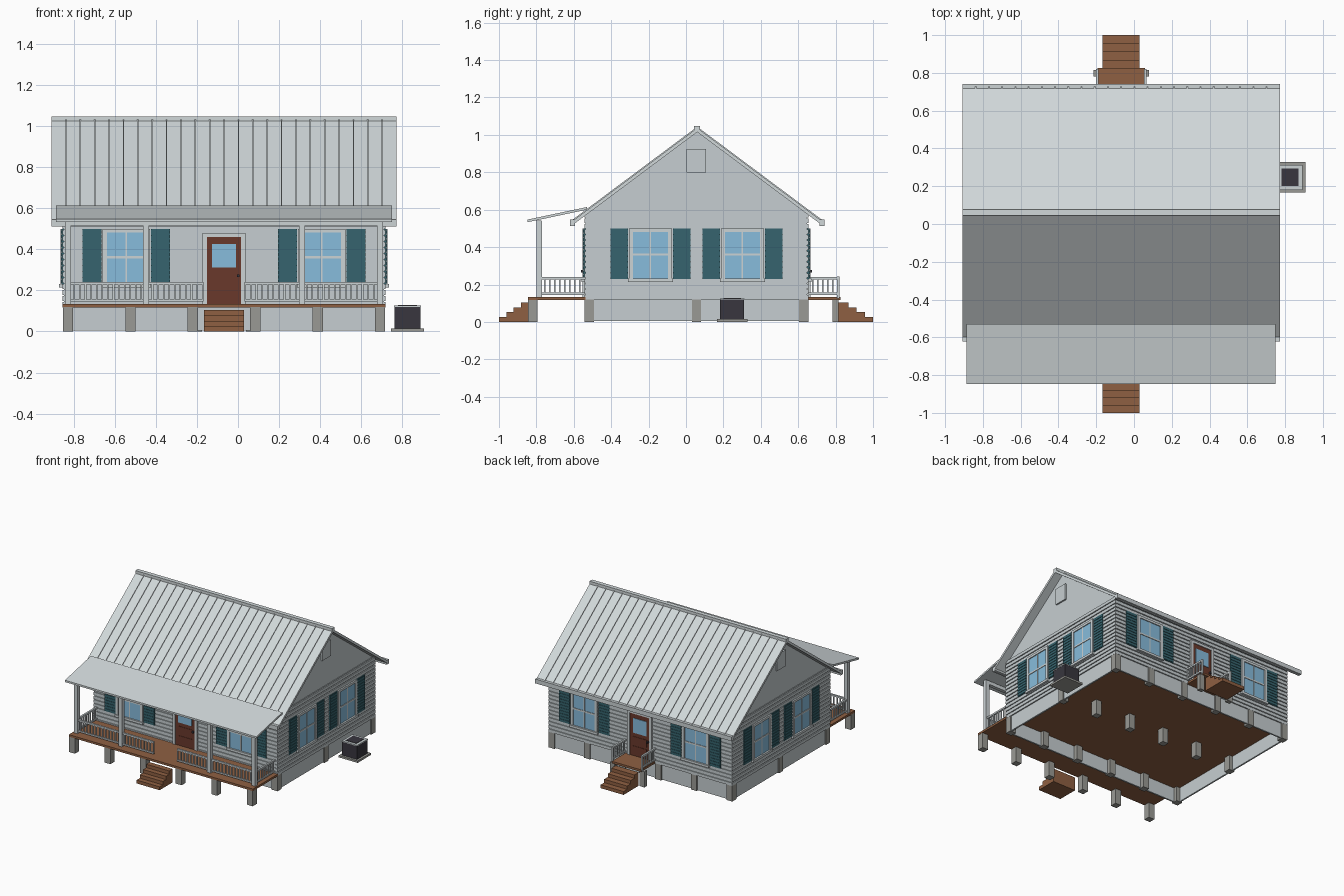
import bpy, bmesh, math
from mathutils import Matrix, Vector

old = bpy.data.objects.get("Cube")
if old:
    bpy.data.objects.remove(old, do_unlink=True)


def material(name, r, g, b):
    lin = [((c / 255 + 0.055) / 1.055) ** 2.4 for c in (r, g, b)] + [1]
    m = bpy.data.materials.new(name)
    m.use_nodes = True
    m.diffuse_color = lin
    m.node_tree.nodes["Principled BSDF"].inputs["Base Color"].default_value = lin
    return m


ROOF = material("roof pale grey", 209, 216, 218)
SIDING = material("siding pale grey", 198, 206, 209)
TRIM = material("trim pale grey", 204, 211, 213)
STONE = material("pier grey", 154, 154, 149)
TEAL = material("shutter teal", 54, 100, 110)
GLASS = material("window blue", 135, 188, 220)
DOOR = material("door red brown", 106, 57, 43)
WOOD = material("deck brown", 143, 96, 66)
METAL = material("charcoal", 56, 54, 62)


def finish(name, bm, mat):
    bmesh.ops.recalc_face_normals(bm, faces=bm.faces)
    me = bpy.data.meshes.new(name)
    bm.to_mesh(me)
    bm.free()
    me.materials.append(mat)
    ob = bpy.data.objects.new(name, me)
    bpy.context.collection.objects.link(ob)


def boxes(name, mat, items, place=Matrix()):
    """Join boxes given as (x0, x1, y0, y1, z0, z1)."""
    bm = bmesh.new()
    for x0, x1, y0, y1, z0, z1 in items:
        mid = Vector((x0 + x1, y0 + y1, z0 + z1)) / 2
        size = Matrix.Diagonal((x1 - x0, y1 - y0, z1 - z0, 1))
        bmesh.ops.create_cube(bm, size=1, matrix=place @ Matrix.Translation(mid) @ size)
    finish(name, bm, mat)


def prisms(name, mat, profile, spans):
    """Extrude a (y, z) profile over each x span."""
    bm = bmesh.new()
    for x0, x1 in spans:
        face = bm.faces.new([bm.verts.new((x0, y, z)) for y, z in profile])
        ext = bmesh.ops.extrude_face_region(bm, geom=[face])["geom"]
        bmesh.ops.translate(bm, vec=(x1 - x0, 0, 0),
                            verts=[v for v in ext if isinstance(v, bmesh.types.BMVert)])
    finish(name, bm, mat)


# Main dimensions
CX, CY = -0.068, 0.056
HX, HY = 0.779, 0.592
FLOOR, EAVE = 0.12, 0.6
FRONT, BACK = CY - HY, CY + HY
PORCH = -0.845

# Foundation: piers, skirting and floor
pier_x = [CX + 0.304 * (i - 2.5) for i in range(6)]
w = 0.025
boxes("piers", STONE, [(x - w, x + w, y - w, y + w, 0, FLOOR) for x in pier_x
                       for y in (PORCH + w, FRONT + w - 0.006, CY, BACK - w + 0.006)])
sx, sy, t = HX - 0.008, HY - 0.008, 0.006
boxes("skirting", SIDING,
      [(CX - sx, CX + sx, CY + s * sy - t, CY + s * sy + t, 0.005, FLOOR) for s in (-1, 1)] +
      [(CX + s * sx - t, CX + s * sx + t, CY - sy, CY + sy, 0.005, FLOOR) for s in (-1, 1)])
boxes("house_floor", WOOD, [(CX - sx, CX + sx, CY - sy, CY + sy, 0.114, 0.124)])

# Walls: a core with separate horizontal boards
boxes("wall_core", SIDING, [(CX - HX, CX + HX, FRONT, BACK, FLOOR, 0.588)])
laps, out = 16, 0.007
step = (0.588 - FLOOR) / laps
boxes("siding_boards", SIDING, [(CX - HX - out, CX + HX + out, FRONT - out, BACK + out,
                                 FLOOR + i * step, FLOOR + i * step + 0.023) for i in range(laps)])

# Gables and vents
RIDGE_Y, RIDGE_Z, SLOPE = 0.06, 1.037, 0.746
gx = HX - 0.004
prisms("gables", SIDING, [(FRONT, EAVE - 0.03), (BACK, EAVE - 0.03), (BACK, EAVE - 0.02),
                          (RIDGE_Y, RIDGE_Z - 0.02), (FRONT, EAVE - 0.02)], [(CX - gx, CX + gx)])
for side, name in ((-1, "right"), (1, "left")):
    x = CX + side * gx
    boxes("gable_vent_" + name, SIDING, [(x - 0.012, x + 0.012, 0.003, 0.107, 0.8, 0.925)])

# Metal roof with standing seams, fascia and ridge cap
R0, R1 = CX - 0.84, CX + 0.84
for name, edge, s in (("front", -0.615, -1), ("back", 0.735, 1)):
    z = RIDGE_Z - SLOPE * abs(edge - RIDGE_Y)
    prisms("roof_" + name, ROOF, [(RIDGE_Y, RIDGE_Z), (edge, z), (edge, z - 0.022),
                                  (RIDGE_Y, RIDGE_Z - 0.022)], [(R0, R1)])
    seams = [CX + 0.07 * (i - 11) for i in range(23)]
    prisms("roof_seams_" + name, ROOF, [(RIDGE_Y, RIDGE_Z - 0.005), (edge, z - 0.005),
                                        (edge, z + 0.0068), (RIDGE_Y, RIDGE_Z + 0.0068)],
           [(x - 0.003, x + 0.003) for x in seams])
    a, b = sorted((edge + s * 0.006, edge - s * 0.022))
    boxes("fascia_" + name, TRIM, [(R0, R1, a, b, z - 0.02, z + 0.013)])
boxes("ridge_cap", ROOF, [(R0, R1, RIDGE_Y - 0.016, RIDGE_Y + 0.016, 1.026, 1.048)])

# Porch: deck, roof, posts and beam
boxes("porch_deck", WOOD, [(CX - HX - 0.008, CX + HX + 0.008, PORCH, FRONT, 0.118, 0.134)])
prisms("porch_roof", ROOF, [(-0.848, 0.547), (-0.53, 0.614), (-0.53, 0.6), (-0.848, 0.533)],
       [(CX - 0.818, CX + 0.818)])
POST_Y, p = -0.785, 0.015
boxes("porch_posts", TRIM, [(CX + o - p, CX + o + p, POST_Y - p, POST_Y + p, 0.13, 0.54)
                            for o in (-0.76, -0.38, 0.38, 0.76)])
boxes("porch_beam", TRIM, [(CX - 0.775, CX + 0.775, POST_Y - 0.013, POST_Y + 0.013, 0.515, 0.542)])


def railing(name, start, end):
    """Two rails with balusters between two floor points."""
    a, b = Vector(start), Vector(end)
    length = (b - a).length
    turn = math.atan2(b.y - a.y, b.x - a.x)
    place = Matrix.Translation((a.x, a.y, 0)) @ Matrix.Rotation(turn, 4, "Z")
    n = round(length / 0.028)
    parts = [(0, length, -0.007, 0.007, 0.228, 0.241), (0, length, -0.006, 0.006, 0.145, 0.156)]
    for i in range(n + 1):
        x = 0.004 + i * (length - 0.008) / n
        parts.append((x - 0.004, x + 0.004, -0.004, 0.004, 0.15, 0.23))
    boxes(name, TRIM, parts, place)


for s, side in ((-1, "right"), (1, "left")):
    x = CX + s * 0.76
    railing("porch_front_railing_" + side, (CX + s * 0.1, POST_Y), (x, POST_Y))
    railing("porch_side_railing_" + side, (x, POST_Y), (x, FRONT))
    x = CX + s * 0.127
    railing("stoop_railing_" + side, (x, BACK), (x, 0.814))
    boxes("stoop_post_" + side, TRIM, [(x - 0.007, x + 0.007, 0.806, 0.82, 0.125, 0.242)])
    boxes("stoop_pier_" + side, STONE, [(x - 0.02, x + 0.02, 0.782, 0.815, 0, FLOOR)])

# Back stoop and both flights of steps
boxes("stoop_deck", WOOD, [(CX - 0.125, CX + 0.125, BACK - 0.01, 0.825, 0.118, 0.134)])
boxes("front_steps", WOOD, [(CX - 0.098, CX + 0.098, -1 + 0.039 * i, PORCH + 0.003,
                             0.026 * i, 0.026 * (i + 1)) for i in range(4)])
boxes("back_steps", WOOD, [(CX - 0.098, CX + 0.098, 0.815, 1 - 0.044 * i,
                            0.026 * i, 0.026 * (i + 1)) for i in range(4)])


def window(name, place):
    """Window with trim, crossed sash bars and louvred shutters; outward is -y."""
    boxes(name + "_glass", GLASS, [(-0.095, 0.095, -0.011, 0, 0.23, 0.485)], place)
    frame = [(s * 0.104 - 0.011, s * 0.104 + 0.011, -0.018, 0, 0.225, 0.5) for s in (-1, 1)]
    frame += [(-0.115, 0.115, -0.018, 0, 0.482, 0.5), (-0.12, 0.12, -0.024, 0, 0.214, 0.232),
              (-0.095, 0.095, -0.015, 0, 0.355, 0.367), (-0.004, 0.004, -0.014, 0, 0.23, 0.485)]
    boxes(name + "_frame", TRIM, frame, place)
    parts = []
    for s in (-1, 1):
        c = s * 0.167
        parts.append((c - 0.047, c + 0.047, -0.012, 0, 0.23, 0.499))
        for i in range(12):
            z = 0.235 + i * 0.022
            parts.append((c - 0.045, c + 0.045, -0.015, 0, z, z + 0.016))
    boxes(name + "_shutters", TEAL, parts, place)


def door(name, place):
    boxes(name + "_leaf", DOOR, [(-0.083, 0.083, -0.012, 0, 0.134, 0.46)] +
          [(-0.06, 0.06, -0.015, 0, z, z + 0.055) for z in (0.155, 0.228)], place)
    boxes(name + "_glass", GLASS, [(-0.058, 0.058, -0.016, 0, 0.312, 0.425)], place)
    boxes(name + "_frame", TRIM, [(s * 0.094 - 0.011, s * 0.094 + 0.011, -0.018, 0, 0.13, 0.46)
                                  for s in (-1, 1)] + [(-0.105, 0.105, -0.018, 0, 0.46, 0.48)], place)
    boxes(name + "_knob", METAL, [(0.064, 0.076, -0.026, 0, 0.265, 0.278)], place)


# Openings on the four walls
for name, x, y, quarter, gap in (("front", CX, FRONT, 0, 0.476), ("left", CX + HX, CY, 1, 0.246),
                                 ("back", CX, BACK, 2, 0.476), ("right", CX - HX, CY, 3, 0.246)):
    wall = Matrix.Translation((x, y, 0)) @ Matrix.Rotation(quarter * math.pi / 2, 4, "Z")
    for i, off in enumerate((-gap, gap)):
        window(f"{name}_window_{i + 1}", wall @ Matrix.Translation((off, 0, 0)))
    if quarter % 2 == 0:
        door(name + "_door", wall)

# Cooling unit beside the house
ax, ay = 0.826, 0.247
for name, mat, h, z0, z1 in (("cooler_pad", STONE, 0.081, 0, 0.015),
                             ("cooler_body", METAL, 0.064, 0.015, 0.119),
                             ("cooler_lid", TRIM, 0.066, 0.119, 0.126),
                             ("cooler_grille", METAL, 0.046, 0.12, 0.129)):
    boxes(name, mat, [(ax - h, ax + h, ay - h, ay + h, z0, z1)])
